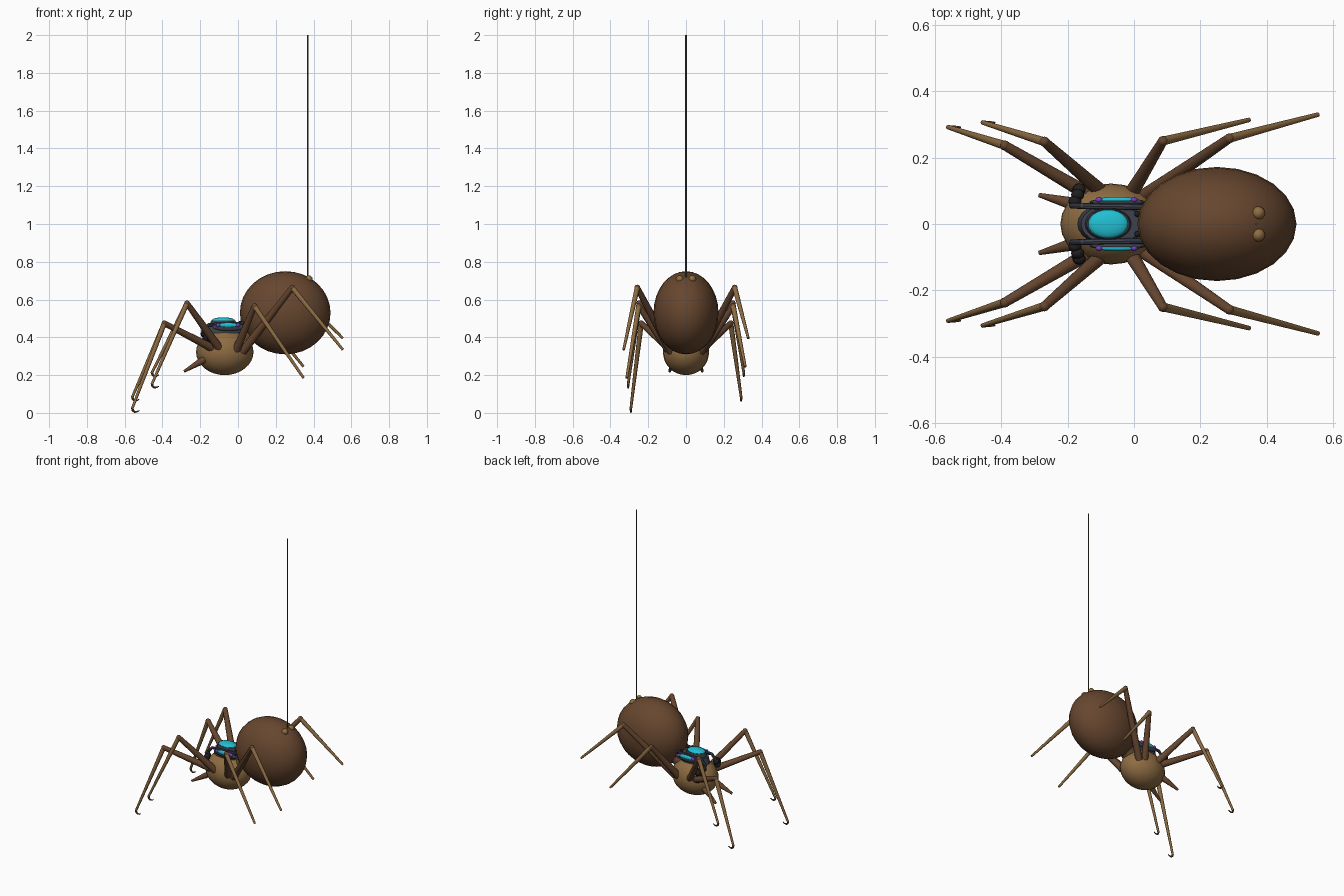
import bpy, bmesh, math
from mathutils import Vector, Matrix

if "Cube" in bpy.data.objects:
    bpy.data.objects.remove(bpy.data.objects["Cube"])


def material(name, r, g, b):
    m = bpy.data.materials.new(name)
    m.diffuse_color = (r, g, b, 1)
    m.use_nodes = True
    m.node_tree.nodes["Principled BSDF"].inputs["Base Color"].default_value = m.diffuse_color
    return m


BROWN = material("dark_brown", 0.135, 0.062, 0.028)
TAN = material("tan", 0.27, 0.15, 0.055)
BLACK = material("black", 0.015, 0.013, 0.013)
GREY = material("slate", 0.05, 0.055, 0.075)
CYAN = material("cyan", 0.015, 0.53, 0.65)
PURPLE = material("purple", 0.2, 0.05, 0.5)
SILK = material("silk", 0.10, 0.08, 0.045)


def finish(name, bm, mat):
    me = bpy.data.meshes.new(name)
    bm.to_mesh(me)
    bm.free()
    me.materials.append(mat)
    ob = bpy.data.objects.new(name, me)
    bpy.context.collection.objects.link(ob)
    bpy.context.view_layer.objects.active = ob
    bpy.ops.object.select_all(action='DESELECT')
    ob.select_set(True)
    bpy.ops.object.shade_smooth_by_angle(angle=math.radians(40))
    return ob


def ball(name, loc, size, mat, u=16, v=10):
    bm = bmesh.new()
    m = Matrix.Translation(loc) @ Matrix.Diagonal((*size, 1))
    bmesh.ops.create_uvsphere(bm, u_segments=u, v_segments=v, radius=1, matrix=m)
    return finish(name, bm, mat)


def disc(name, loc, size, r2, mat):
    bm = bmesh.new()
    m = Matrix.Translation(loc) @ Matrix.Diagonal((*size, 1))
    bmesh.ops.create_cone(bm, cap_ends=True, segments=24, radius1=1, radius2=r2,
                          depth=1, matrix=m)
    return finish(name, bm, mat)


def limb(name, points, radii, mat, sides=10):
    """Tapered tube through points, with a ball at each inner joint."""
    bm = bmesh.new()
    pts = [Vector(p) for p in points]
    for i in range(len(pts) - 1):
        a, b = pts[i], pts[i + 1]
        rot = (b - a).to_track_quat('Z', 'Y').to_matrix().to_4x4()
        bmesh.ops.create_cone(bm, cap_ends=True, segments=sides, radius1=radii[i],
                              radius2=radii[i + 1], depth=(b - a).length,
                              matrix=Matrix.Translation((a + b) / 2) @ rot)
        if i:
            bmesh.ops.create_uvsphere(bm, u_segments=sides, v_segments=6, radius=radii[i],
                                      matrix=Matrix.Translation(a))
    return finish(name, bm, mat)


# Body
ball("abdomen", (0.25, 0, 0.53), (0.24, 0.172, 0.22), BROWN, 24, 16)
ball("head_thorax", (-0.07, 0, 0.322), (0.152, 0.122, 0.122), TAN, 24, 16)
limb("waist", [(0.0, 0, 0.37), (0.1, 0, 0.44)], [0.05, 0.05], BROWN)

# Silk thread
limb("silk_thread", [(0.37, 0, 0.70), (0.37, 0, 2.0)], [0.004, 0.004], SILK, 8)

# Leg base, knee and tip for the +y side; the -y feet hang lower
legs = [
    ((-0.13, 0.085, 0.34), (-0.39, 0.237, 0.474), (-0.56, 0.292, 0.083), True),
    ((-0.09, 0.09, 0.33), (-0.27, 0.248, 0.58), (-0.456, 0.306, 0.212), True),
    ((-0.01, 0.09, 0.33), (0.087, 0.250, 0.565), (0.347, 0.314, 0.245), False),
    ((0.025, 0.08, 0.325), (0.287, 0.258, 0.663), (0.555, 0.330, 0.395), False),
]

for s, side in ((1, "right"), (-1, "left")):
    for i, (base, knee, tip, hooked) in enumerate(legs, 1):
        drop = 0 if s > 0 else 0.06
        b = Vector((base[0], s * base[1], base[2]))
        k = Vector((knee[0], s * knee[1], knee[2]))
        t = Vector((tip[0], s * tip[1], tip[2] - drop))
        limb(f"upper_leg_{side}_{i}", [b, k], [0.023, 0.015], BROWN)
        limb(f"lower_leg_{side}_{i}", [k, t], [0.014, 0.007], TAN)
        ball(f"knee_{side}_{i}", k, (0.0155,) * 3, BROWN, 10, 8)
        if hooked:
            # Curled claw
            path = [t + Vector(o) for o in ((0, 0, 0.005), (0.003, 0, -0.010),
                    (0.013, 0, -0.018), (0.026, 0, -0.017), (0.038, 0, -0.010))]
            limb(f"claw_{side}_{i}", path, [0.007, 0.006, 0.005, 0.004, 0.002], BROWN, 8)

    # Feeler, spinneret and eyes
    limb(f"feeler_{side}", [(-0.15, s * 0.055, 0.30), (-0.20, s * 0.065, 0.27),
                            (-0.285, s * 0.087, 0.22)], [0.019, 0.018, 0.007], BROWN)
    ball(f"spinneret_{side}", (0.375, s * 0.033, 0.708), (0.02, 0.02, 0.02), TAN)
    for j, (x, y, z) in enumerate([(-0.165, 0.105, 0.40), (-0.17, 0.088, 0.415),
                                   (-0.178, 0.068, 0.418), (-0.168, 0.10, 0.38)], 1):
        ball(f"eye_{side}_{j}", (x, s * y, z), (0.02, 0.018, 0.021), BLACK, 12, 8)

    # Frame rail, side light and studs of the back device
    limb(f"device_rail_{side}", [(-0.19, s * 0.055, 0.428), (-0.155, s * 0.054, 0.467),
                                 (0.03, s * 0.051, 0.474)], [0.008, 0.009, 0.009], GREY, 8)
    ball(f"side_housing_{side}", (-0.05, s * 0.066, 0.455), (0.085, 0.012, 0.022), GREY)
    ball(f"side_light_{side}", (-0.052, s * 0.073, 0.465), (0.056, 0.009, 0.013), CYAN)
    for j, x in enumerate((-0.105, 0.0), 1):
        ball(f"device_stud_{side}_{j}", (x, s * 0.073, 0.465), (0.011, 0.009, 0.011), PURPLE, 12, 8)
    ball(f"rear_knob_{side}", (0.01, s * 0.03, 0.478), (0.009, 0.009, 0.009), BLACK, 10, 6)

# Device plate and lens
disc("device_plate", (-0.068, 0, 0.444), (0.102, 0.066, 0.044), 0.9, GREY)
disc("lens_ring", (-0.078, 0, 0.473), (0.072, 0.050, 0.034), 0.9, GREY)
ball("lens", (-0.078, 0, 0.49), (0.06, 0.043, 0.016), CYAN, 24, 12)
